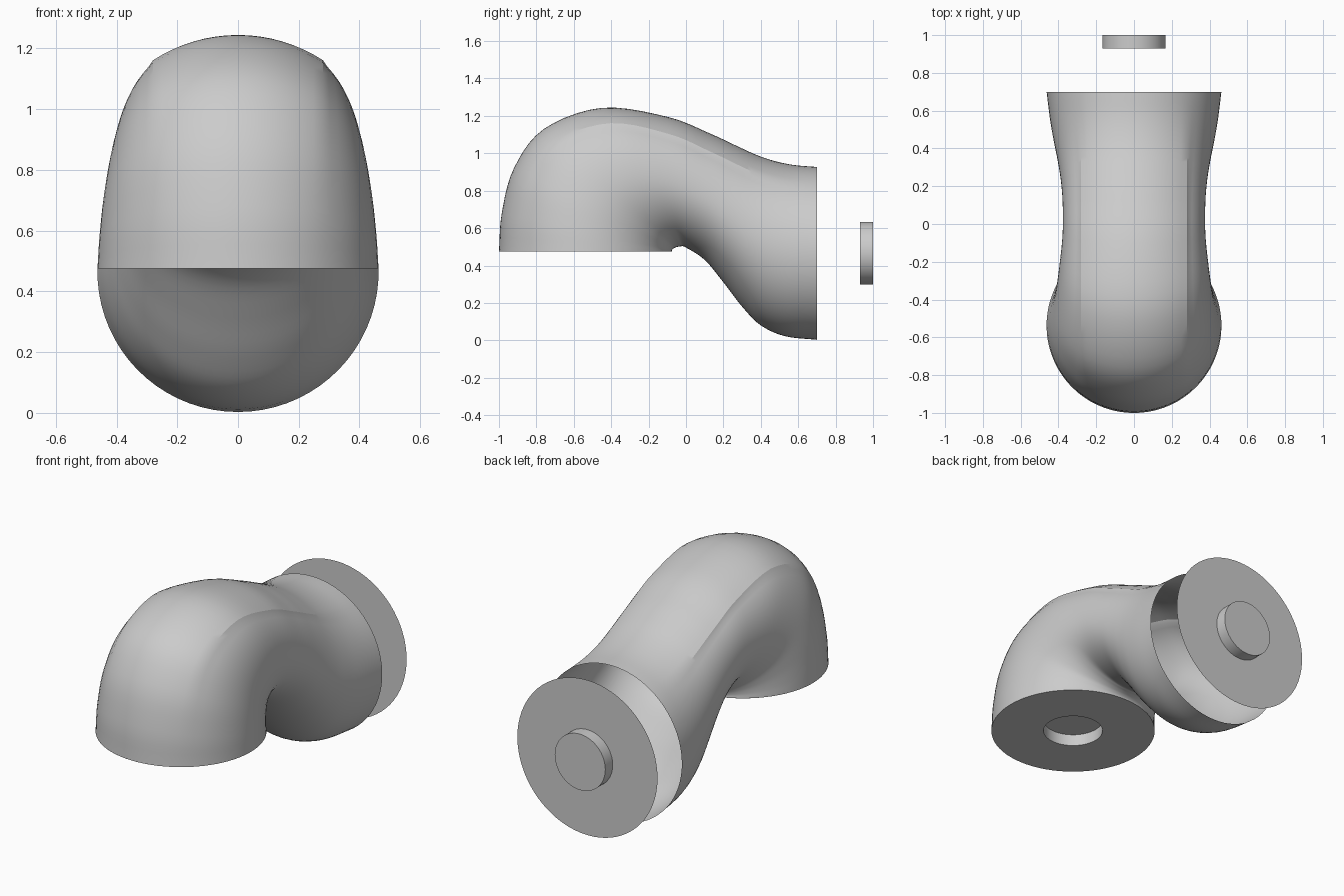
import bpy, bmesh, math
from mathutils import Vector, Matrix

if "Cube" in bpy.data.objects:
    bpy.data.objects.remove(bpy.data.objects["Cube"])

R = 0.463                      # end radius
RIDGE = math.asin(0.28 / R)    # angle of the crease along the outer bend
# Stations along the bend: outer (y, z), inner (y, z), half width
STATIONS = [
    (-1.0, .475, -.075, .475, .463),
    (-.985, .68, -.075, .482, .456),
    (-.92, .92, -.068, .49, .442),
    (-.76, 1.13, -.055, .497, .42),
    (-.45, 1.243, -.03, .502, .396),
    (-.1, 1.195, .0, .496, .378),
    (.13, 1.105, .1, .43, .378),
    (.27, 1.04, .2, .31, .388),
    (.38, .99, .3, .18, .405),
    (.48, .957, .4, .08, .425),
    (.58, .937, .53, .022, .445),
    (.7, .927, .7, .003, .463),
]


def spline(points, steps):
    """Catmull-Rom through the stations."""
    first = [2 * a - b for a, b in zip(points[0], points[1])]
    last = [2 * a - b for a, b in zip(points[-1], points[-2])]
    p = [first] + [list(q) for q in points] + [last]
    out = []
    for i in range(1, len(p) - 2):
        for s in range(steps):
            t = s / steps
            out.append([0.5 * (2 * b + (c - a) * t + (2 * a - 5 * b + 4 * c - d) * t * t
                               + (3 * b - a - 3 * c + d) * t ** 3)
                        for a, b, c, d in zip(*p[i - 1:i + 3])])
    out.append(list(points[-1]))
    return out


def section_point(theta, h, w):
    """Circle arc on the outer side, narrowed flanks past the crease."""
    a = abs(theta)
    sag = R * (1 - math.cos(RIDGE))
    x = R * math.sin(a)
    if a <= RIDGE + 1e-6:
        return math.copysign(x, theta), h - R * (1 - math.cos(a))
    s = math.sin(min(1, (a - RIDGE) / (math.pi / 2 - RIDGE)) * math.pi / 2) ** 0.5
    x *= 1 - (1 - w / R) * s
    v = -h + (2 * h - sag) * (1 + math.cos(a)) / (1 + math.cos(RIDGE))
    return math.copysign(x, theta), v


def finish(bm, name, angle=30):
    bmesh.ops.recalc_face_normals(bm, faces=bm.faces)
    mesh = bpy.data.meshes.new(name)
    bm.to_mesh(mesh)
    bm.free()
    obj = bpy.data.objects.new(name, mesh)
    bpy.context.collection.objects.link(obj)
    bpy.ops.object.select_all(action='DESELECT')
    obj.select_set(True)
    bpy.context.view_layer.objects.active = obj
    bpy.ops.object.shade_smooth_by_angle(angle=math.radians(angle))
    return obj


def bridge(bm, rings):
    for a, b in zip(rings, rings[1:]):
        n = len(a)
        for i in range(n):
            j = (i + 1) % n
            bm.faces.new((a[i], a[j], b[j], b[i]))


# Curved hollow limb, open at the back end
half = [RIDGE * i / 8 for i in range(9)]
half += [RIDGE + (math.pi - RIDGE) * i / 28 for i in range(1, 29)]
angles = half + [-a for a in reversed(half[1:-1])]
bm = bmesh.new()
rings = []
for oy, oz, iy, iz, w in spline(STATIONS, 5):
    outer, inner = Vector((0, oy, oz)), Vector((0, iy, iz))
    mid, axis = (outer + inner) / 2, (outer - inner)
    h = axis.length / 2
    axis.normalize()
    ring = []
    for a in angles:
        x, v = section_point(a, h, w)
        ring.append(bm.verts.new(mid + axis * v + Vector((x, 0, 0))))
    rings.append(ring)
bridge(bm, rings)
finish(bm, "elbow_limb", 20)


def stepped_disc(name, matrix, sides=72):
    """Thin disc with a round step in its middle."""
    bm = bmesh.new()
    rings = []
    for r, z in ((R, 0), (.167, 0), (.167, .07)):
        rings.append([bm.verts.new((r * math.cos(2 * math.pi * i / sides),
                                    r * math.sin(2 * math.pi * i / sides), z))
                      for i in range(sides)])
    bridge(bm, rings)
    bm.faces.new(rings[-1])
    bm.transform(matrix)
    return finish(bm, name)


# Lower face with socket, and detached back plate with peg
stepped_disc("socket_face", Matrix.Translation((0, -.5375, .475)))
stepped_disc("peg_plate", Matrix.Translation((0, .93, .466)) @ Matrix.Rotation(-math.pi / 2, 4, 'X'))
